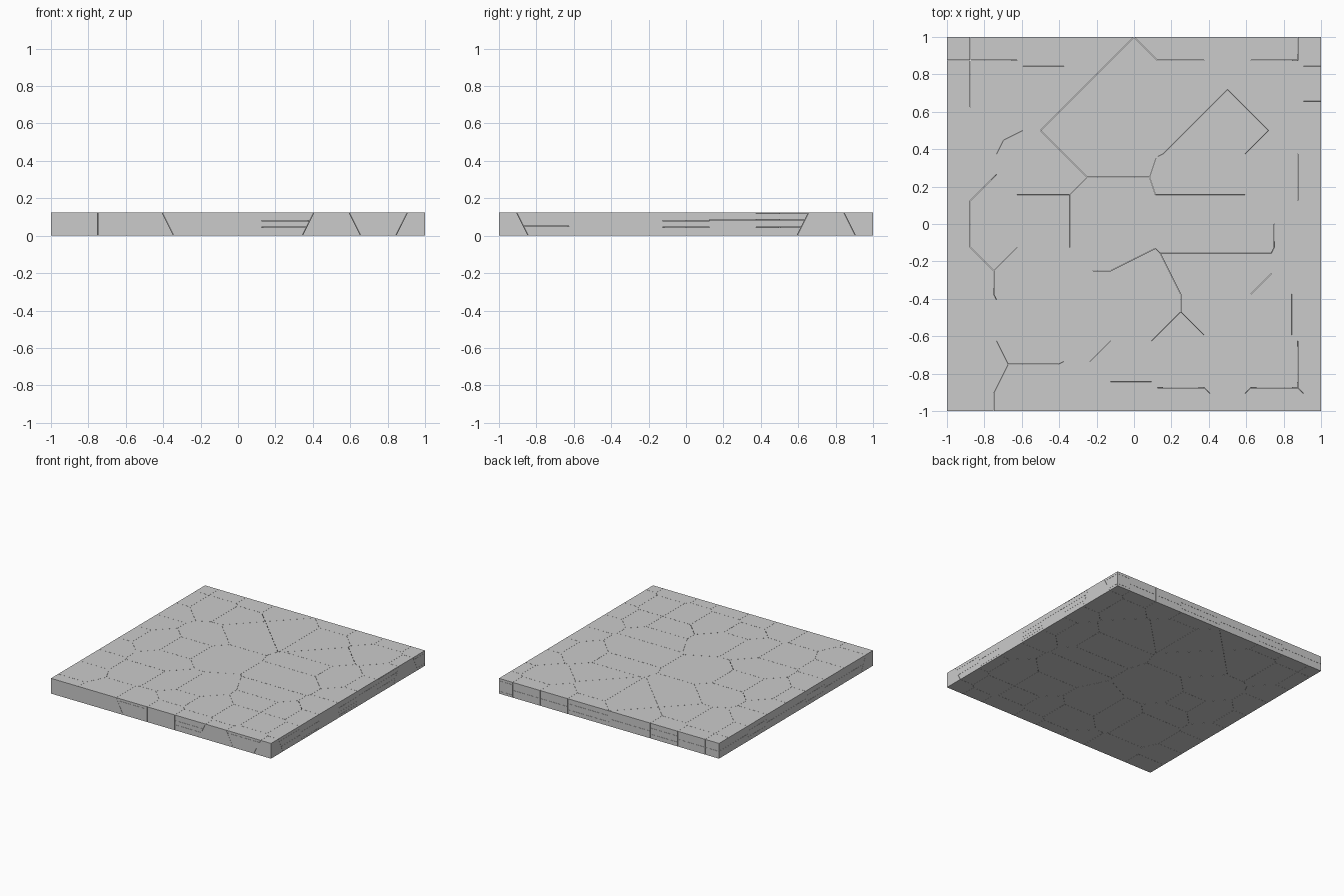
import bpy, bmesh
from mathutils import Vector

if "Cube" in bpy.data.objects:
    bpy.data.objects.remove(bpy.data.objects["Cube"])

T = 0.125      # slab thickness
GAP = 0.0005   # half width of a crack

# Shard centres on a 0.25 grid, back row first: H = centre on top face, L = on bottom face
GRID = """HHHH.HHHH
HHL.HH.HL
H..L..L.H
H.L...LHH
HHHL..H.H
H.H...L.H
H.LLL.LLH
H...LHHHH
L.LHHHLHL""".split()

# Horizontal seams where a rim shard is split into layers
FRONT = {-0.25: [0.105], 0.25: [0.045, 0.08], 0.75: [0.105]}
RIGHT = {-0.75: [0.05, 0.1], -0.5: [0.015, 0.07], 0: [0.02, 0.045, 0.08],
         0.25: [0.085], 0.5: [0.045, 0.085, 0.12], 1: [0.02, 0.105]}

seeds = [Vector((-1 + 0.25 * i, 1 - 0.25 * j, T if c == "H" else 0))
         for j, row in enumerate(GRID) for i, c in enumerate(row) if c != "."]


def seams(s):
    if s.x == 1:
        return RIGHT.get(s.y, [])
    if s.y == -1:
        return FRONT.get(s.x, [])
    if s.x == -1 or s.y == 1:
        return [0.06] if int(round((s.x - s.y) * 4)) % 3 else [0.035, 0.085]
    return []


def shard(name, seed, lo, hi):
    """Cut a slab layer down to the region nearest to its seed."""
    bm = bmesh.new()
    bmesh.ops.create_cube(bm, size=2)
    for v in bm.verts:
        v.co.z = hi if v.co.z > 0 else lo
    for other in seeds:
        d = other - seed
        if not 0 < d.length < 1.3:
            continue
        n = d.normalized()
        bmesh.ops.bisect_plane(bm, geom=bm.verts[:] + bm.edges[:] + bm.faces[:],
                               dist=1e-6, plane_co=(seed + other) / 2 - n * GAP,
                               plane_no=n, clear_outer=True)
        rim = [e for e in bm.edges if e.is_boundary]
        if rim:
            bmesh.ops.holes_fill(bm, edges=rim, sides=0)
    if bm.faces:
        bmesh.ops.recalc_face_normals(bm, faces=bm.faces[:])
        mesh = bpy.data.meshes.new(name)
        bm.to_mesh(mesh)
        bpy.context.collection.objects.link(bpy.data.objects.new(name, mesh))
    bm.free()


# Broken floor slab
for k, s in enumerate(seeds):
    levels = [0] + seams(s) + [T]
    for m, (a, b) in enumerate(zip(levels, levels[1:])):
        shard(f"slab_shard_{k}_{m}", s,
              a + GAP if a > 0 else a, b - GAP if b < T else b)
